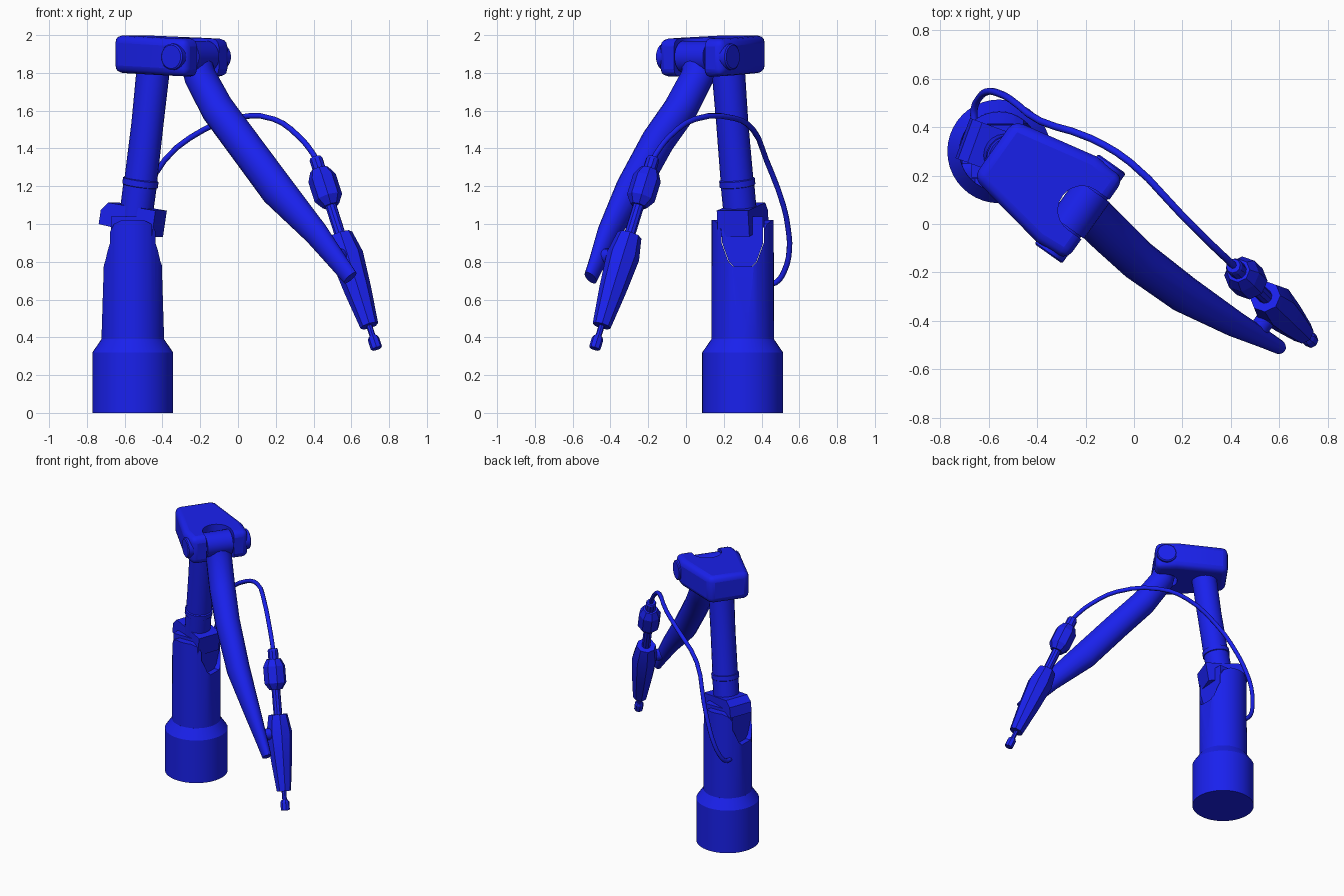
import bpy, bmesh
from math import pi, cos, sin, radians
from mathutils import Vector, Matrix

if "Cube" in bpy.data.objects:
    bpy.data.objects.remove(bpy.data.objects["Cube"])

blue = bpy.data.materials.new("blue_paint")
blue.diffuse_color = (0.01, 0.015, 0.85, 1)
blue.use_nodes = True
blue.node_tree.nodes["Principled BSDF"].inputs["Base Color"].default_value = blue.diffuse_color

BASE = Vector((-0.557, 0.30, 0))
TOWER = Matrix.Translation(BASE)
# Arm frame: u runs along the reach of the arm, v across it, z up
ARM = TOWER @ Matrix.Rotation(radians(-35.3), 4, 'Z')


def finish(name, bm, matrix, angle=30):
    bmesh.ops.recalc_face_normals(bm, faces=bm.faces)
    me = bpy.data.meshes.new(name)
    bm.to_mesh(me)
    bm.free()
    me.transform(matrix)
    ob = bpy.data.objects.new(name, me)
    bpy.context.collection.objects.link(ob)
    me.materials.append(blue)
    smooth(ob, angle)
    return ob


def smooth(ob, angle=30):
    bpy.ops.object.select_all(action='DESELECT')
    ob.select_set(True)
    bpy.context.view_layer.objects.active = ob
    bpy.ops.object.shade_smooth_by_angle(angle=radians(angle))


def skin(name, rings, matrix, angle=30):
    """Join rings of points into a capped tube."""
    bm = bmesh.new()
    loops = [[bm.verts.new(p) for p in r] for r in rings]
    n = len(loops[0])
    for a, b in zip(loops, loops[1:]):
        for i in range(n):
            j = (i + 1) % n
            bm.faces.new((a[i], a[j], b[j], b[i]))
    bm.faces.new(loops[0])
    bm.faces.new(loops[-1])
    return finish(name, bm, matrix, angle)


def lathe(name, profile, matrix, sides=32, angle=30):
    """Profile is (radius, height) pairs about local z."""
    rings = [[Vector((r * cos(2 * pi * i / sides), r * sin(2 * pi * i / sides), h))
              for i in range(sides)] for r, h in profile]
    return skin(name, rings, matrix, angle)


def prism(name, pts, lo, hi, place, matrix):
    return skin(name, [[Vector(place(a, b, h)) for a, b in pts] for h in (lo, hi)], matrix)


def limb(name, stations, sides=16):
    """Stations: u, v, z, in-plane radius, lateral radius."""
    c = [Vector(s[:3]) for s in stations]
    side, rings = Vector((0, 1, 0)), []
    for k, s in enumerate(stations):
        t = (c[min(k + 1, len(c) - 1)] - c[max(k - 1, 0)]).normalized()
        up = t.cross(side).normalized()
        rings.append([c[k] + up * s[3] * cos(2 * pi * i / sides) + side * s[4] * sin(2 * pi * i / sides)
                      for i in range(sides)])
    return skin(name, rings, ARM)


def along(a, b):
    """Matrix that puts local z on the line from a to b."""
    a, b = Vector(a), Vector(b)
    return Matrix.Translation(a) @ (b - a).to_track_quat('Z', 'Y').to_matrix().to_4x4()


def apply(ob, kind, **settings):
    m = ob.modifiers.new(kind, kind)
    for k, v in settings.items():
        setattr(m, k, v)
    bpy.context.view_layer.objects.active = ob
    bpy.ops.object.modifier_apply(modifier=m.name)


def cut(ob, tool, operation='DIFFERENCE'):
    apply(ob, 'BOOLEAN', object=tool, operation=operation, solver='EXACT')
    bpy.data.objects.remove(tool)
    smooth(ob)


# Foot and column
lathe("base", [(0.214, 0), (0.214, 0.32), (0.166, 0.39)], TOWER, 40)
column = lathe("column", [(0.166, 0.38), (0.164, 1.03)], TOWER, 40)
half = [(0.17, 0.3), (0.165, 0.42), (0.151, 0.86), (0.138, 0.89), (0.125, 0.95), (0.1, 1.0), (0.06, 1.02)]
outline = half + [(-a, b) for a, b in reversed(half)]
cut(column, prism("column_outline", outline, -0.3, 0.3, lambda a, b, h: (a, h, b), TOWER), 'INTERSECT')
slot = [(0.112, 1.2), (0.112, 0.9), (0.075, 0.8), (0.05, 0.775)]
slot += [(-a, b) for a, b in reversed(slot)]
cut(column, prism("column_slot", slot, -0.3, 0.3, lambda a, b, h: (h, a, b), TOWER))

# Shoulder tongue and collar
tongue = [(a * 0.97, min(b, 1.04)) for a, b in slot]
prism("shoulder_tongue", tongue, -0.115, 0.115, lambda a, b, h: (h, a, b), TOWER)
collar_place = TOWER @ Matrix.Translation((0, 0, 1.02)) @ Matrix.Rotation(radians(-20), 4, 'Z') \
    @ Matrix.Rotation(radians(9), 4, 'Y')
collar = [(-0.155, -0.045), (-0.155, 0.03), (-0.12, 0.075), (0.15, 0.075), (0.15, -0.065)]
prism("shoulder_collar", collar, -0.088, 0.088, lambda a, b, h: (a, h, b), collar_place)

# Lower arm with its raised ring
limb("lower_arm", [(0.01, 0, 0.98, .088, .088), (0.046, 0, 1.20, .089, .089), (0.047, 0, 1.203, .095, .095),
                   (0.052, 0, 1.235, .095, .095), (0.053, 0, 1.238, .087, .087), (0.095, 0, 1.53, .085, .085),
                   (0.13, 0, 1.80, .088, .088), (0.135, 0, 1.88, .088, .088)], 20)

# Elbow housing: tapered block with a round-ended slot
plan = [(-0.025, -0.15), (-0.025, 0.14), (0.34, 0.215), (0.487, 0.205), (0.487, -0.205), (0.34, -0.215)]
rings = [[Vector((u, v, z - 0.04 * u)) for u, v in plan] for z in (1.80, 1.999)]
housing = skin("elbow_housing", rings, ARM)
apply(housing, 'BEVEL', width=0.04, segments=3, limit_method='ANGLE', angle_limit=radians(40))
arc = [(0.42 + 0.1 * cos(pi / 2 + pi * i / 12), 0.1 * sin(pi / 2 + pi * i / 12)) for i in range(13)]
cut(housing, prism("elbow_slot", [(0.7, 0.1)] + arc + [(0.7, -0.1)], 1.5, 2.3, lambda a, b, h: (a, b, h), ARM))
elbow = ARM @ Matrix.Translation((0.41, 0, 1.885)) @ Matrix.Rotation(pi / 2, 4, 'X')
lathe("elbow_pin", [(0.062, -0.228), (0.07, -0.222), (0.07, 0.222), (0.062, 0.228)], elbow, 24)
lathe("elbow_knuckle", [(0.085, -0.092), (0.085, 0.092)], elbow, 24)

# Long upper arm
limb("upper_arm", [(0.405, 0, 1.88, .08, .085), (0.43, 0.01, 1.78, .085, .09), (0.555, -0.01, 1.61, .09, .09),
                   (0.727, -0.035, 1.44, .092, .085), (0.966, -0.04, 1.18, .095, .078),
                   (1.204, -0.02, 0.95, .068, .055), (1.34, 0, 0.79, .052, .038), (1.405, 0.008, 0.715, .046, .03)])

# Wrist stub joining the tool to the arm
stub = ARM @ Matrix.Translation((1.30, 0, 0.83)) @ Matrix.Rotation(-pi / 2, 4, 'X')
lathe("wrist_stub", [(0.04, 0), (0.04, 0.15)], stub, 16)

# Tool in faceted sections along one axis
tool = along((0.41, -0.173, 1.352), (0.737, -0.487, 0.33))
for name, profile, sides in (
        ("tool_cable_cap", [(.03, 0), (.036, .012), (.036, .09)], 10),
        ("tool_motor", [(.05, .07), (.076, .12), (.076, .235), (.045, .28)], 8),
        ("tool_rod", [(.03, .26), (.03, .47)], 10),
        ("tool_body", [(.066, .45), (.088, .57), (.072, .77), (.049, .975)], 8),
        ("tool_needle", [(.016, .96), (.016, 1.06)], 8),
        ("tool_tip", [(.022, 1.035), (.031, 1.05), (.031, 1.1), (.028, 1.107)], 8)):
    lathe(name, profile, tool, sides, 20)

# Cable from the column to the tool
path = [(-.66, .41, .68), (-.66, .475, .69), (-.64, .52, .75), (-.605, .547, .86), (-.56, .54, .98),
        (-.51, .515, 1.1), (-.387, .425, 1.34), (-.18, .354, 1.5), (-.016, .255, 1.56),
        (.19, .045, 1.555), (.32, -.085, 1.465), (.395, -.156, 1.375), (.42, -.18, 1.33)]
curve = bpy.data.curves.new("cable", 'CURVE')
curve.dimensions = '3D'
curve.bevel_depth = 0.015
curve.bevel_resolution = 2
curve.resolution_u = 3
curve.use_fill_caps = True
spline = curve.splines.new('BEZIER')
spline.bezier_points.add(len(path) - 1)
for p, co in zip(spline.bezier_points, path):
    p.co = co
    p.handle_left_type = p.handle_right_type = 'AUTO'
curve.materials.append(blue)
cable = bpy.data.objects.new("cable", curve)
bpy.context.collection.objects.link(cable)
